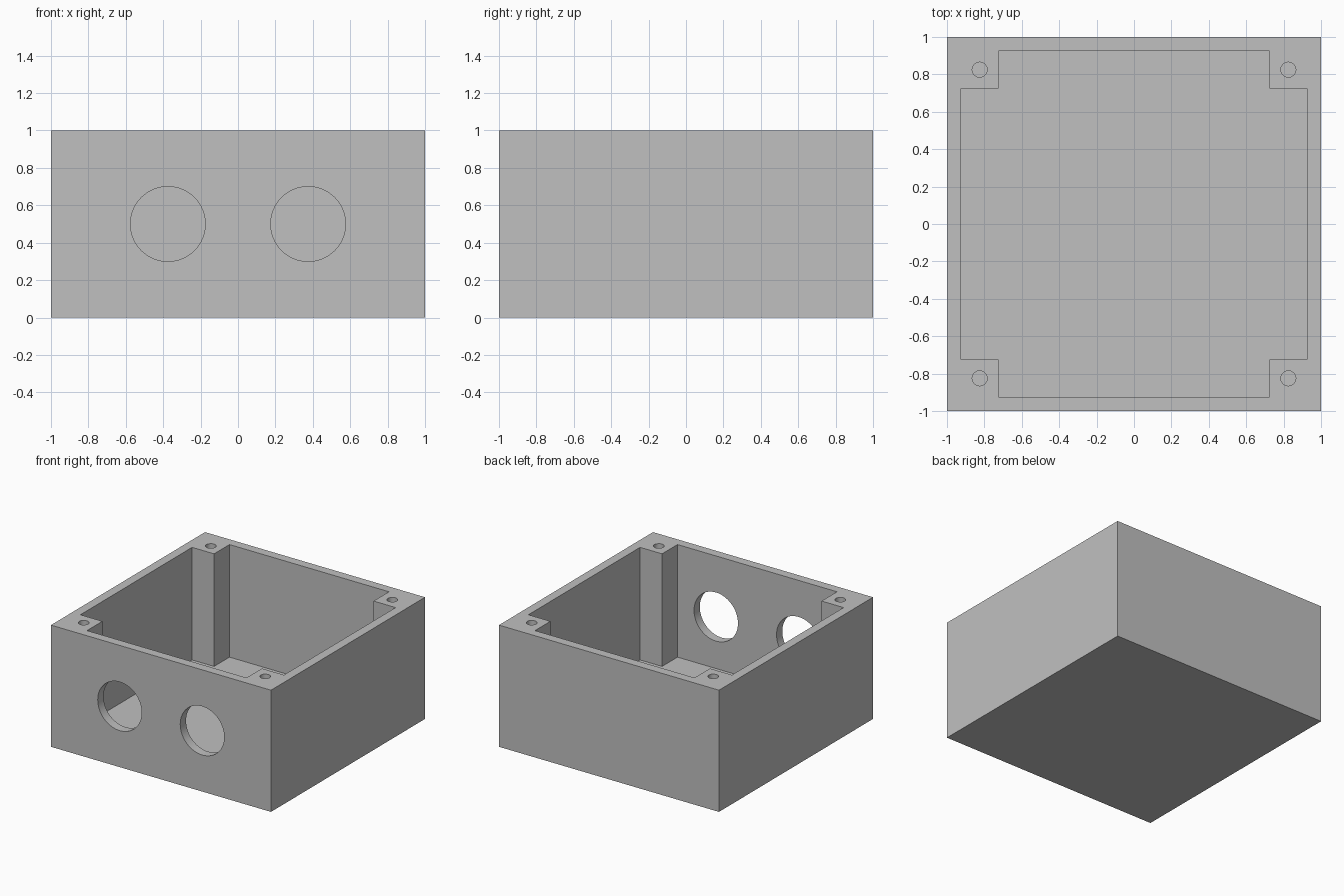
import bpy
import bmesh
from math import radians
from mathutils import Matrix

default = bpy.data.objects.get("Cube")
if default:
    bpy.data.objects.remove(default, do_unlink=True)

WALL = 0.075       # wall and floor thickness
INNER = 1 - WALL   # half width of the cavity
POST = 0.725       # inner corner of the posts
SCREW = 0.825      # screw hole centres
SCREW_DEPTH = 0.5


def material(name, rgb):
    mat = bpy.data.materials.new(name)
    mat.use_nodes = True
    mat.diffuse_color = (*rgb, 1)
    mat.node_tree.nodes["Principled BSDF"].inputs["Base Color"].default_value = (*rgb, 1)
    return mat


def finish(name, bm):
    bmesh.ops.recalc_face_normals(bm, faces=bm.faces)
    mesh = bpy.data.meshes.new(name)
    bm.to_mesh(mesh)
    bm.free()
    obj = bpy.data.objects.new(name, mesh)
    bpy.context.collection.objects.link(obj)
    return obj


def prism(name, outline, bottom, top):
    bm = bmesh.new()
    face = bm.faces.new([bm.verts.new((x, y, bottom)) for x, y in outline])
    extruded = bmesh.ops.extrude_face_region(bm, geom=[face])["geom"]
    verts = [v for v in extruded if isinstance(v, bmesh.types.BMVert)]
    bmesh.ops.translate(bm, verts=verts, vec=(0, 0, top - bottom))
    return finish(name, bm)


def cylinder(name, radius, depth, centre, tilt=0):
    bm = bmesh.new()
    bmesh.ops.create_cone(bm, cap_ends=True, segments=64, radius1=radius,
                          radius2=radius, depth=depth,
                          matrix=Matrix.Translation(centre) @ Matrix.Rotation(tilt, 4, "X"))
    return finish(name, bm)


def cut(target, cutter):
    cutter.hide_render = True
    mod = target.modifiers.new("cut", "BOOLEAN")
    mod.operation = "DIFFERENCE"
    mod.solver = "EXACT"
    mod.object = cutter
    bpy.context.view_layer.objects.active = target
    bpy.ops.object.modifier_apply(modifier=mod.name)
    bpy.data.objects.remove(cutter, do_unlink=True)


# Solid block
box = prism("enclosure_box", [(-1, -1), (1, -1), (1, 1), (-1, 1)], 0, 1)

# Cavity that leaves a square post in each corner
quarter = [(INNER, -POST), (INNER, POST), (POST, POST)]
outline = []
for turn in range(4):
    outline += quarter
    quarter = [(-y, x) for x, y in quarter]
cut(box, prism("cavity_cutter", outline, WALL, 1.2))

# Screw holes in the posts and two round openings in the front wall
for sx in (-1, 1):
    for sy in (-1, 1):
        cut(box, cylinder("screw_cutter", 0.04, 2 * SCREW_DEPTH, (sx * SCREW, sy * SCREW, 1)))
    cut(box, cylinder("opening_cutter", 0.2, 0.3, (sx * 0.375, -1, 0.5), radians(90)))

# Colour and shading
box.data.materials.clear()
box.data.materials.append(material("plain grey", (0.53, 0.53, 0.53)))
bpy.ops.object.select_all(action="DESELECT")
box.select_set(True)
bpy.context.view_layer.objects.active = box
bpy.ops.object.shade_smooth_by_angle(angle=radians(30))
